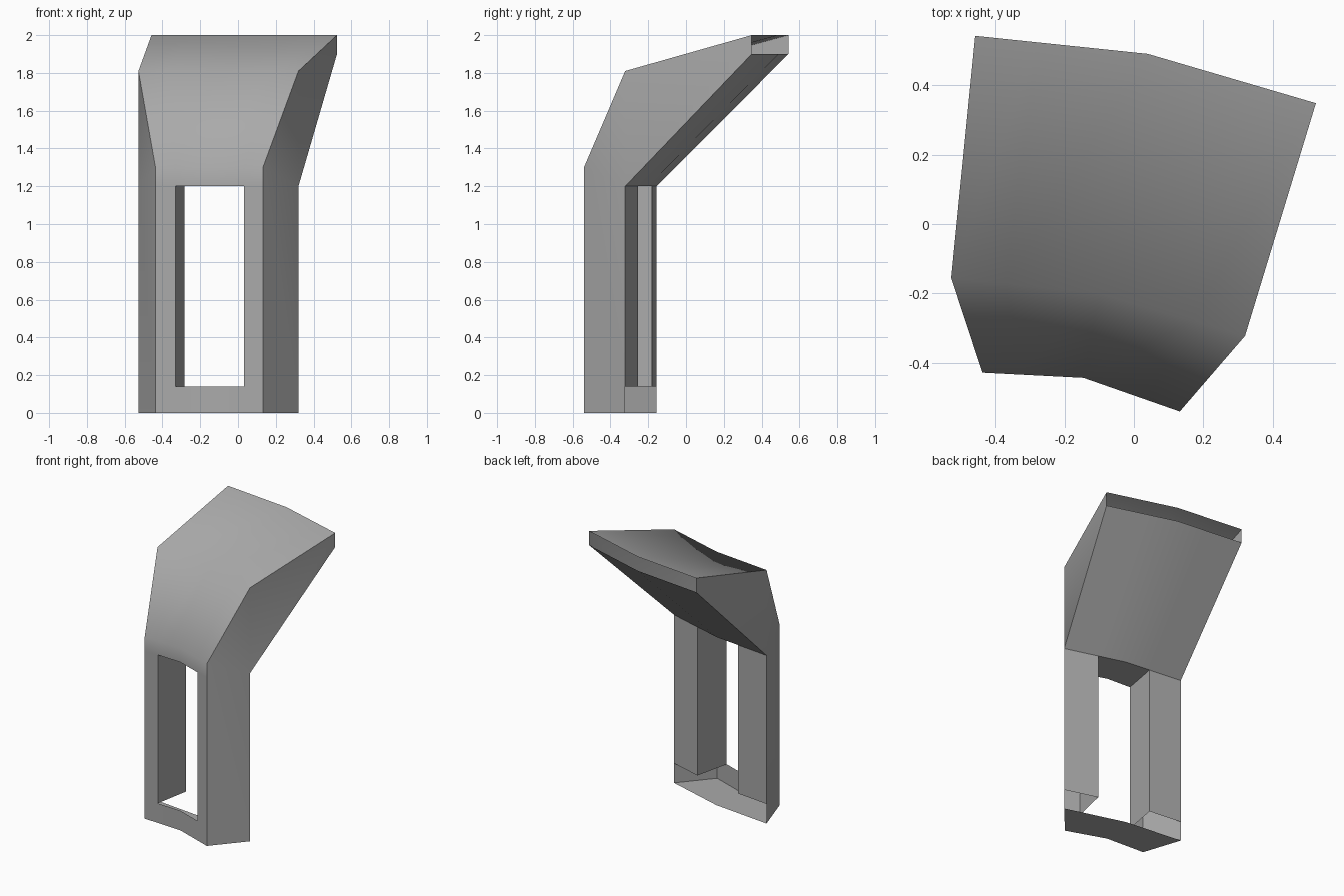
import bpy, bmesh, math
from mathutils import Vector

cube = bpy.data.objects.get("Cube")
if cube:
    bpy.data.objects.remove(cube, do_unlink=True)

grey = bpy.data.materials.new("plain grey")
grey.use_nodes = True
tone = (0.4, 0.4, 0.4, 1)
grey.diffuse_color = tone
grey.node_tree.nodes["Principled BSDF"].inputs["Base Color"].default_value = tone

SILL, LINTEL, BROW, KNEE, LIP, TOP = 0.14, 1.2, 1.3, 1.81, 1.9, 2.0


def columns(a, b, c, t0, t1):
    """Five plan points along a bent line; t0 and t1 place the window edges."""
    a, b, c = Vector(a), Vector(b), Vector(c)
    return [a, a.lerp(b, t0), b, b.lerp(c, t1), c]


def row(plan, z):
    return [Vector((p.x, p.y, z)) for p in plan]


def strip(lower, upper, skip=(), flip=False):
    """Quads between two rows of points."""
    faces = []
    for i in range(len(lower) - 1):
        if i not in skip:
            f = [lower[i], lower[i + 1], upper[i + 1], upper[i]]
            faces.append(f[::-1] if flip else f)
    return faces


def build(name, faces):
    bm = bmesh.new()
    for f in faces:
        bm.faces.new([bm.verts.new(p) for p in f])
    bmesh.ops.remove_doubles(bm, verts=bm.verts, dist=0.0001)
    mesh = bpy.data.meshes.new(name)
    bm.to_mesh(mesh)
    bm.free()
    mesh.materials.append(grey)
    obj = bpy.data.objects.new(name, mesh)
    bpy.context.collection.objects.link(obj)
    bpy.ops.object.select_all(action='DESELECT')
    obj.select_set(True)
    bpy.context.view_layer.objects.active = obj
    bpy.ops.object.shade_smooth_by_angle(angle=math.radians(55))


# Curved plan lines: front wall, back of the pillar, far edge of the roof
front = columns((-0.437, -0.428), (-0.145, -0.443), (0.132, -0.54), 0.367, 0.64)
back = columns((-0.527, -0.155), (-0.1, -0.2), (0.32, -0.322), 0.57, 0.45)
knee = columns(back[0], back[2], back[4], 0.367, 0.64)
far = columns((-0.458, 0.542), (0.04, 0.49), (0.524, 0.348), 0.367, 0.64)

# Outer shell: front wall with window gap, sloping brow, roof, both sides
shell = strip(row(front, 0), row(front, SILL))
shell += strip(row(front, SILL), row(front, LINTEL), skip=(1, 2))
shell += strip(row(front, LINTEL), row(front, BROW))
shell += strip(row(front, BROW), row(knee, KNEE))
shell += strip(row(knee, KNEE), row(far, TOP))
for i, flip in ((0, True), (4, False)):
    def at(plan, z):
        return Vector((plan[i].x, plan[i].y, z))
    f_low, f_mid, f_top = at(front, 0), at(front, SILL), at(front, LINTEL)
    f_brow, b_low, b_top = at(front, BROW), at(back, 0), at(back, LINTEL)
    k, lip, top = at(knee, KNEE), at(far, LIP), at(far, TOP)
    sides = [[f_low, b_low, b_top, f_brow, f_top, f_mid],
             [f_brow, b_top, k], [b_top, lip, top, k]]
    shell += [s[::-1] for s in sides] if flip else sides
build("outer_shell", shell)

# Sloping underside of the overhang; its far end stays open
under = columns(far[0], far[2], far[4], 0.57, 0.45)
build("overhang_underside", strip(row(back, LINTEL), row(under, LIP), flip=True))

# Backs of the two legs, open below sill height
build("leg_backs", strip(row(back, SILL), row(back, LINTEL), skip=(1, 2), flip=True))

# Window reveals and soffit
reveal = []
for i, flip in ((1, False), (3, True)):
    foot = [row(front, SILL)[i], row(back, SILL)[i]]
    head = [row(front, LINTEL)[i], row(back, LINTEL)[i]]
    reveal += strip(foot, head, flip=flip)
reveal += strip(row(front, LINTEL)[1:4], row(back, LINTEL)[1:4], flip=True)
build("window_reveal", reveal)

# Floor plate
build("floor", strip(row(front, 0), row(back, 0), flip=True))
